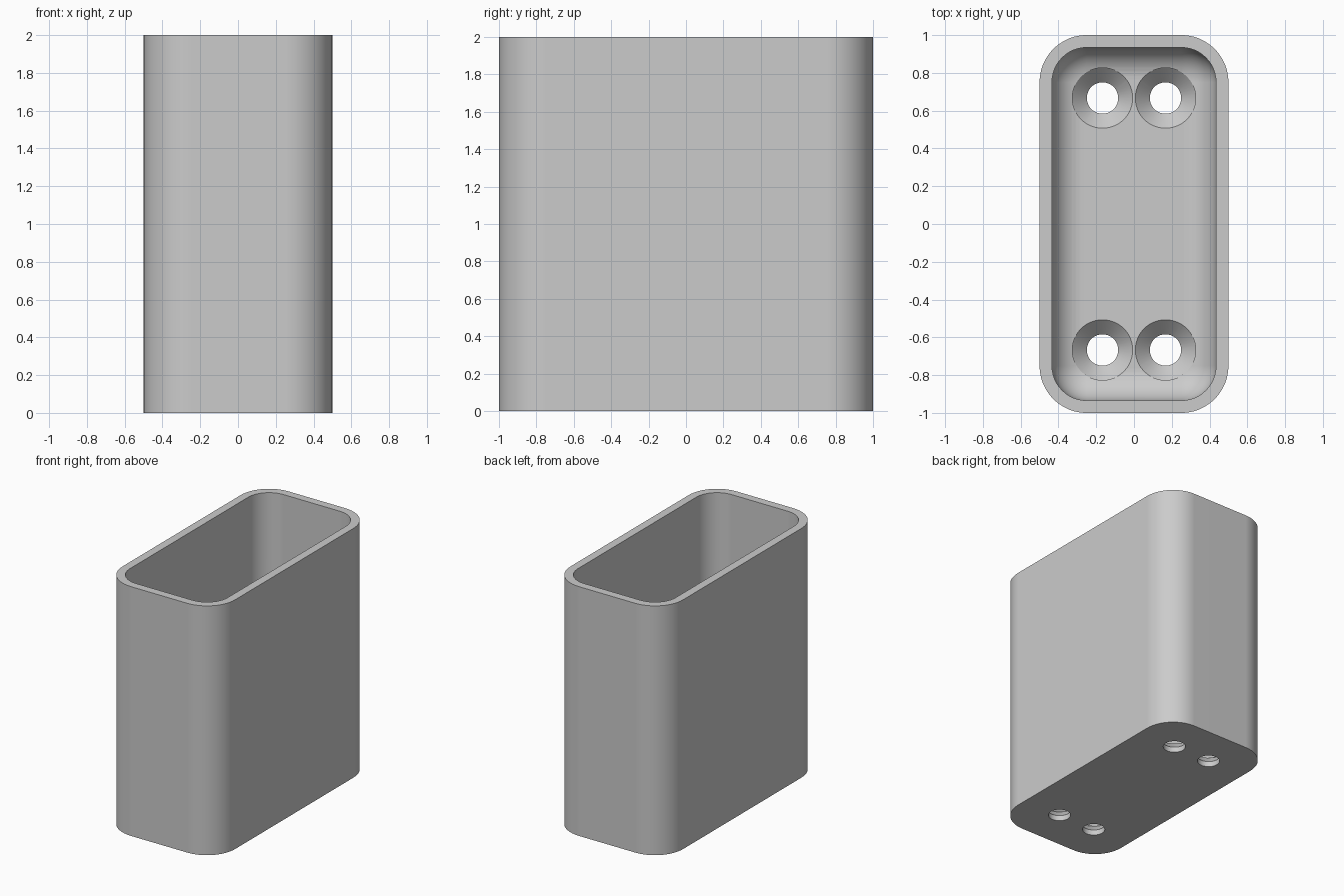
import bpy
import bmesh
from math import sin, cos, pi

cube = bpy.data.objects.get("Cube")
if cube:
    bpy.data.objects.remove(cube, do_unlink=True)

HALF_X, HALF_Y, HEIGHT = 0.5, 1.0, 2.0
CORNER = 0.25
WALL = 0.066
FLOOR = 0.12
FILLET = 0.17
STEPS = 12

grey = bpy.data.materials.new("light grey")
grey.use_nodes = True
colour = (0.6, 0.6, 0.6, 1)
grey.diffuse_color = colour
grey.node_tree.nodes["Principled BSDF"].inputs["Base Color"].default_value = colour


def rounded_loop(bm, inset, z):
    """Ring of vertices around a rounded rectangle."""
    r = CORNER - inset
    cx, cy = HALF_X - CORNER, HALF_Y - CORNER
    ring = []
    for q, (sx, sy) in enumerate([(1, 1), (-1, 1), (-1, -1), (1, -1)]):
        for i in range(STEPS + 1):
            a = (q + i / STEPS) * pi / 2
            ring.append(bm.verts.new((sx * cx + r * cos(a), sy * cy + r * sin(a), z)))
    return ring


def circle_loop(bm, x, y, radius, z, sides=48):
    return [bm.verts.new((x + radius * cos(2 * pi * i / sides),
                          y + radius * sin(2 * pi * i / sides), z)) for i in range(sides)]


def skin(bm, rings):
    """Bridge successive rings and cap both ends."""
    for a, b in zip(rings, rings[1:]):
        for i in range(len(a)):
            j = (i + 1) % len(a)
            bm.faces.new((a[i], a[j], b[j], b[i]))
    bm.faces.new(rings[0][::-1])
    bm.faces.new(rings[-1])


def finish(bm, name):
    bmesh.ops.recalc_face_normals(bm, faces=bm.faces)
    mesh = bpy.data.meshes.new(name)
    bm.to_mesh(mesh)
    bm.free()
    mesh.materials.append(grey)
    obj = bpy.data.objects.new(name, mesh)
    bpy.context.collection.objects.link(obj)
    return obj


# Open box: outer wall, rim, inner wall, rounded inner floor edge
bm = bmesh.new()
profile = [(0, 0), (0, HEIGHT), (WALL, HEIGHT)]
for i in range(STEPS + 1):
    a = i / STEPS * pi / 2
    profile.append((WALL + FILLET * (1 - cos(a)), FLOOR + FILLET * (1 - sin(a))))
skin(bm, [rounded_loop(bm, inset, z) for inset, z in profile])
box = finish(bm, "holder_box")

# Four countersunk screw holes
bm = bmesh.new()
HOLE, SINK = 0.083, 0.16
cone_start = FLOOR - (SINK - HOLE)
for x in (-1 / 6, 1 / 6):
    for y in (-2 / 3, 2 / 3):
        skin(bm, [circle_loop(bm, x, y, r, z) for r, z in
                  [(HOLE, -0.1), (HOLE, cone_start), (SINK, FLOOR), (SINK, FLOOR + 0.1)]])
cutter = finish(bm, "screw_hole_cutter")
cutter.hide_render = True

cut = box.modifiers.new("screw_holes", 'BOOLEAN')
cut.operation = 'DIFFERENCE'
cut.solver = 'EXACT'
cut.object = cutter

bpy.ops.object.select_all(action='DESELECT')
box.select_set(True)
bpy.context.view_layer.objects.active = box
bpy.ops.object.modifier_apply(modifier=cut.name)
bpy.data.objects.remove(cutter, do_unlink=True)

# Smooth rounds, crisp rims, flat panels
bpy.ops.object.shade_smooth_by_angle(angle=pi / 6)
weighted = box.modifiers.new("flat_panels", 'WEIGHTED_NORMAL')
weighted.keep_sharp = True
